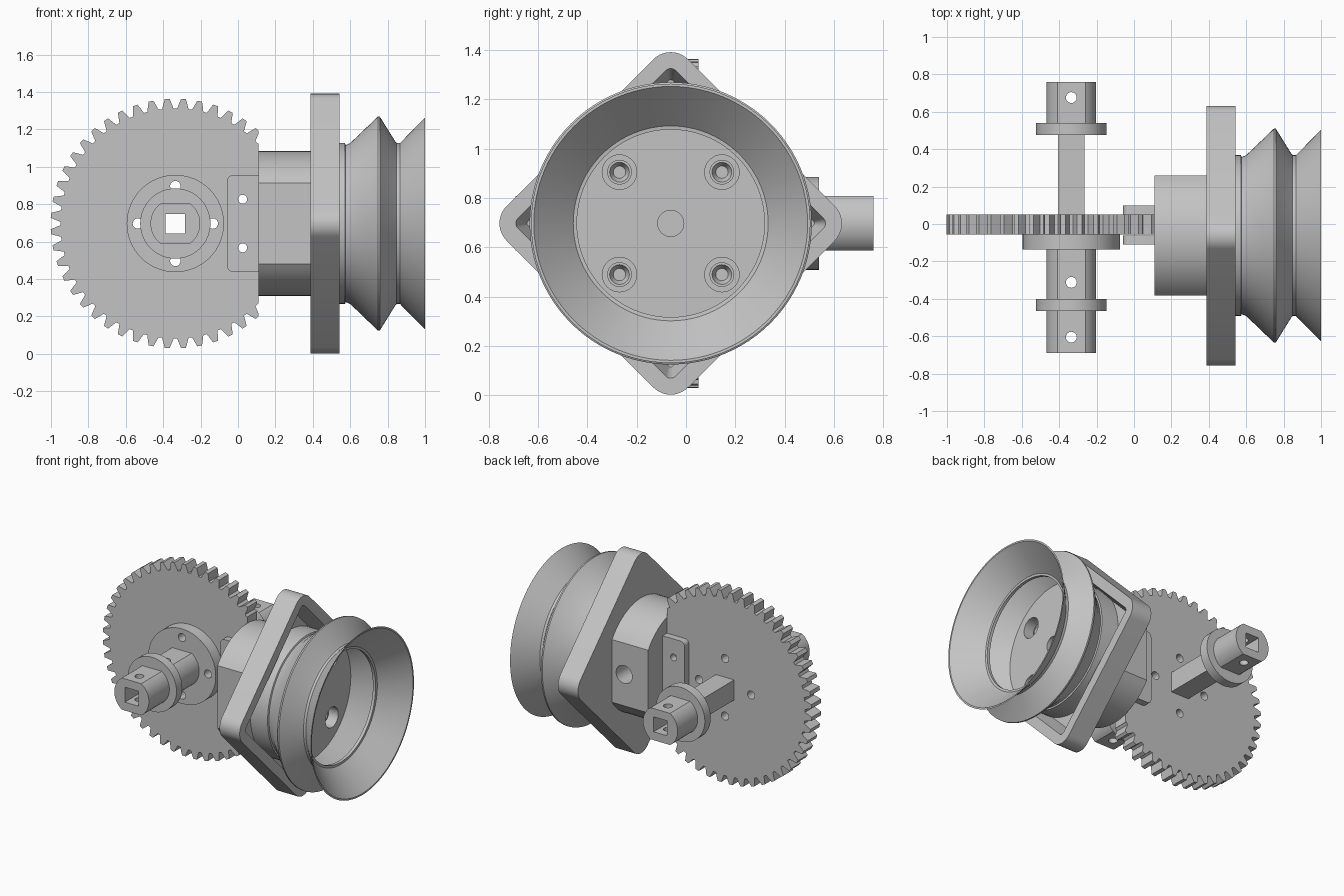
import bpy
import bmesh
from math import sin, cos, asin, pi, sqrt, radians

cube = bpy.data.objects.get("Cube")
if cube:
    bpy.data.objects.remove(cube, do_unlink=True)

grey = bpy.data.materials.new("plain_grey")
grey.use_nodes = True
GREY = (0.55, 0.55, 0.55, 1)
grey.diffuse_color = GREY
grey.node_tree.nodes["Principled BSDF"].inputs["Base Color"].default_value = GREY

GX, CZ = -0.335, 0.697   # gear axis x, common height of both axes
WY = -0.062              # wheel axis y
PLACE = {
    "x": lambda t, u, v: (t, u, v),
    "y": lambda t, u, v: (u, t, v),
    "z": lambda t, u, v: (u, v, t),
}


def circle(u, v, r, n=48):
    return [(u + r * cos(2 * pi * i / n), v + r * sin(2 * pi * i / n)) for i in range(n)]


def rect(u, v, w, h):
    return [(u - w, v - h), (u + w, v - h), (u + w, v + h), (u - w, v + h)]


def flatted(u, v, r, half, arcs_on_u, n=20):
    """Circle with two opposite flats, each at distance half from the centre."""
    a = asin(half / r)
    pts = []
    for start in (-a, pi - a):
        for i in range(n + 1):
            t = start + 2 * a * i / n
            p, q = r * cos(t), r * sin(t)
            pts.append((u + p, v + q) if arcs_on_u else (u - q, v + p))
    return pts


def diamond(u, v, apothem, r, n=10):
    """Square standing on its corner, with rounded corners."""
    c = (apothem - r) * sqrt(2)
    pts = []
    for k in range(4):
        mid = k * pi / 2
        for i in range(n + 1):
            t = mid - pi / 4 + pi / 2 * i / n
            pts.append((u + c * cos(mid) + r * cos(t), v + c * sin(mid) + r * sin(t)))
    return pts


def loft(name, axis, rings):
    """Closed solid through outlines placed along an axis."""
    bm = bmesh.new()
    rows = [[bm.verts.new(PLACE[axis](t, u, v)) for u, v in ring] for t, ring in rings]
    n = len(rows[0])
    for a, b in zip(rows, rows[1:]):
        for i in range(n):
            j = (i + 1) % n
            bm.faces.new((a[i], a[j], b[j], b[i]))
    bm.faces.new(rows[0][::-1])
    bm.faces.new(rows[-1])
    bmesh.ops.recalc_face_normals(bm, faces=bm.faces)
    mesh = bpy.data.meshes.new(name)
    bm.to_mesh(mesh)
    bm.free()
    mesh.materials.append(grey)
    ob = bpy.data.objects.new(name, mesh)
    bpy.context.collection.objects.link(ob)
    return ob


def prism(name, axis, a, b, outline):
    return loft(name, axis, [(a, outline), (b, outline)])


def activate(ob):
    bpy.ops.object.select_all(action="DESELECT")
    ob.select_set(True)
    bpy.context.view_layer.objects.active = ob


def cut(ob, *cutters):
    activate(ob)
    for cutter in cutters:
        mod = ob.modifiers.new("cut", "BOOLEAN")
        mod.operation, mod.solver, mod.object = "DIFFERENCE", "EXACT", cutter
        bpy.ops.object.modifier_apply(modifier=mod.name)
        bpy.data.objects.remove(cutter, do_unlink=True)


def bore():
    return prism("bore_cutter", "y", -1, 1, rect(GX, CZ, 0.052, 0.052))


def flange_holes():
    return [prism("hole_cutter", "y", -0.3, 0.3,
                  circle(GX + 0.2 * cos(k * pi / 2), CZ + 0.2 * sin(k * pi / 2), 0.028, 24))
            for k in range(4)]


def bracket_holes():
    return [prism("hole_cutter", "y", -0.3, 0.3, circle(0.025, CZ + s * 0.13, 0.024, 24))
            for s in (-1, 1)]


# Spur gear, trimmed where it meets the housing
TEETH = 48
outline = []
for k in range(TEETH):
    for f, r in ((-0.38, 0.615), (-0.26, 0.642), (-0.15, 0.667),
                 (0.15, 0.667), (0.26, 0.642), (0.38, 0.615)):
        t = 2 * pi * (k + 0.5 + f) / TEETH
        outline.append((GX + r * cos(t), CZ + r * sin(t)))
gear = prism("gear", "y", -0.055, 0.05, outline)
cut(gear, prism("trim_cutter", "y", -0.5, 0.5, rect(0.61, CZ, 0.5, 1)),
    bore(), *flange_holes(), *bracket_holes())

# Gear hub: round flange on the front of the gear
hub_flange = prism("hub_flange", "y", -0.137, -0.055, circle(GX, CZ, 0.26, 64))
cut(hub_flange, bore(), *flange_holes())

# Shaft sleeves with flats, each cross-drilled from top to bottom
for name, a, b, holes in (("front_sleeve", -0.69, -0.137, (-0.312, -0.605)),
                          ("back_sleeve", 0.475, 0.76, (0.676,))):
    sleeve = prism(name, "y", a, b, flatted(GX, CZ, 0.133, 0.11, True))
    cut(sleeve, bore(), *[prism("pin_cutter", "z", 0, 1.4, circle(GX, y, 0.029, 24)) for y in holes])

# Collars
for name, a, b in (("front_collar", -0.465, -0.402), ("back_collar", 0.475, 0.54)):
    cut(prism(name, "y", a, b, circle(GX, CZ, 0.188, 64)), bore())

# Square tube shaft
cut(prism("square_shaft", "y", 0.05, 0.475, rect(GX, CZ, 0.07, 0.07)), bore())

# Bracket plates clamping the gear, rounded on the free side
R = 0.03
plate = [(0.11, CZ - 0.258), (0.11, CZ + 0.258)]
for s, start in ((1, pi / 2), (-1, pi)):
    for i in range(7):
        t = start + pi / 2 * i / 6
        plate.append((-0.058 + R + R * cos(t), CZ + s * (0.258 - R) + R * sin(t)))
for name, a, b in (("front_bracket", -0.11, -0.062), ("back_bracket", 0.052, 0.1)):
    cut(prism(name, "y", a, b, plate), *bracket_holes())

# Housing: cylinder with front and back flats, cable hole in the back
housing = prism("housing", "x", 0.11, 0.39, flatted(WY, CZ, 0.387, 0.32, False))
cut(housing, prism("cable_cutter", "y", 0.1, 0.4, circle(0.295, CZ, 0.062, 32)))

# Mounting plate with a tapered pocket
mount = prism("mounting_plate", "x", 0.388, 0.542, diamond(WY, CZ, 0.52, 0.1))
cut(mount, loft("pocket_cutter", "x", [(0.44, diamond(WY, CZ, 0.415, 0.012)),
                                       (0.55, diamond(WY, CZ, 0.455, 0.03))]))

# Hollow bellows cup: outer profile to the rim, then the inside to the floor
PROFILE = ((0.43, 0.43), (0.572, 0.43), (0.576, 0.42), (0.6, 0.43), (0.748, 0.572),
           (0.758, 0.572), (0.84, 0.44), (0.848, 0.43), (0.866, 0.43), (1.0, 0.566),
           (1.0, 0.555), (0.838, 0.395), (0.836, 0.38), (0.815, 0.38), (0.757, 0.535),
           (0.745, 0.535), (0.62, 0.415))
cup = loft("bellows_cup", "x", [(x, circle(WY, CZ, r, 96)) for x, r in PROFILE])
spots = [(WY + a * 0.2075, CZ + b * 0.2075) for a in (-1, 1) for b in (-1, 1)]
cut(cup, prism("centre_cutter", "x", 0.47, 0.7, circle(WY, CZ, 0.053, 32)),
    *[prism("counterbore_cutter", "x", 0.52, 0.7, circle(y, z, 0.07, 32)) for y, z in spots])

# Bolt heads in the counterbores, with tapered sockets
for y, z in spots:
    bolt = prism("bolt", "x", 0.5, 0.56, circle(y, z, 0.05, 32))
    cut(bolt, loft("socket_cutter", "x", [(0.53, circle(y, z, 0.025, 24)),
                                          (0.57, circle(y, z, 0.045, 24))]))

# Smooth round surfaces, keep edges sharp
for ob in list(bpy.context.collection.objects):
    if ob.type == "MESH" and grey.name in ob.data.materials:
        activate(ob)
        bpy.ops.object.shade_smooth_by_angle(angle=radians(25))
